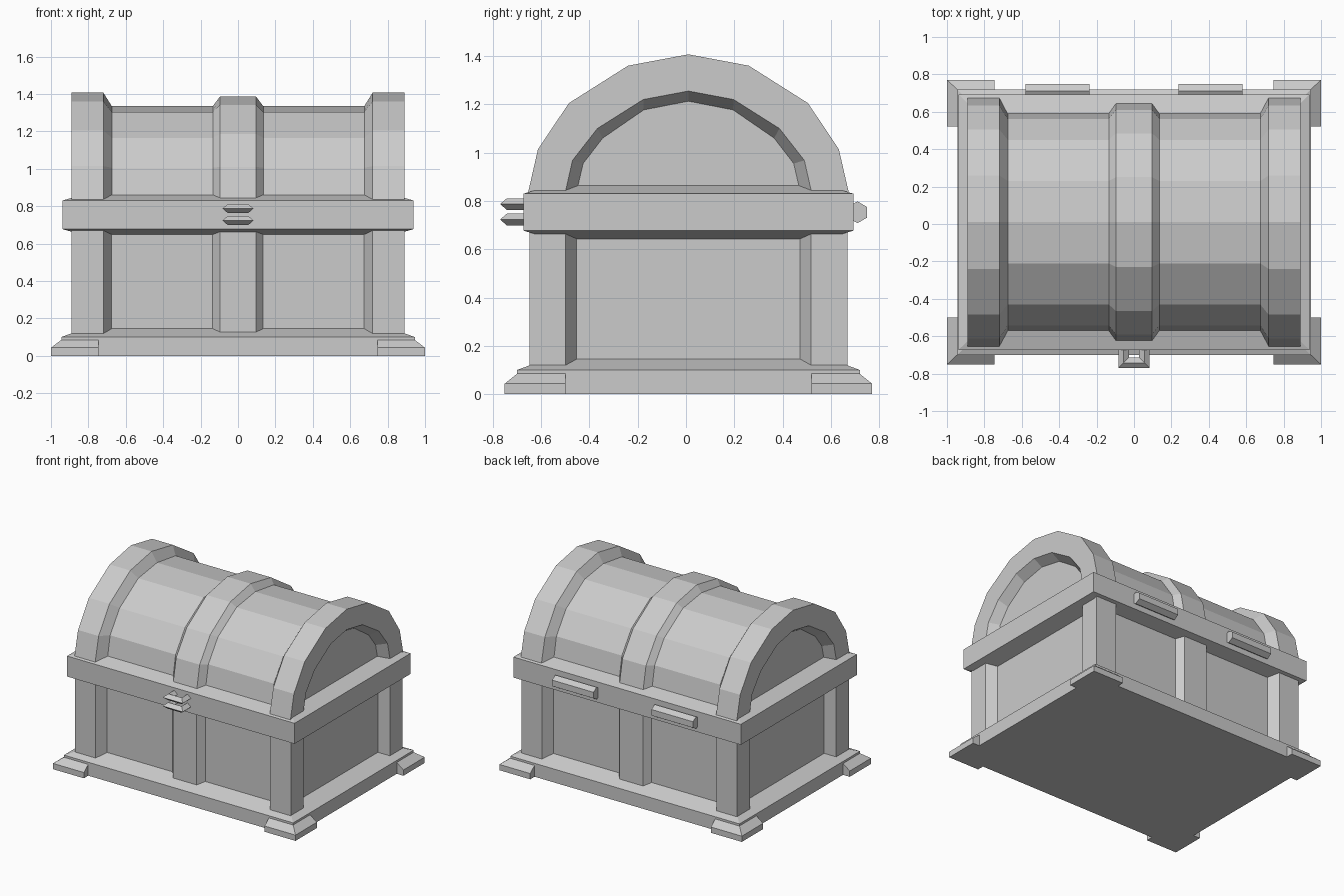
import bpy, bmesh, math

if "Cube" in bpy.data.objects:
    bpy.data.objects.remove(bpy.data.objects["Cube"])

CY = 0.01  # depth centre of the chest


def loft(name, rings):
    """Skin a row of equal-length point rings and cap both ends."""
    bm = bmesh.new()
    rows = [[bm.verts.new((x, y + CY, z)) for x, y, z in r] for r in rings]
    n = len(rows[0])
    for a, b in zip(rows, rows[1:]):
        for i in range(n):
            j = (i + 1) % n
            bm.faces.new((a[i], a[j], b[j], b[i]))
    bm.faces.new(rows[0][::-1])
    bm.faces.new(rows[-1])
    bmesh.ops.recalc_face_normals(bm, faces=bm.faces)
    me = bpy.data.meshes.new(name)
    bm.to_mesh(me)
    bm.free()
    ob = bpy.data.objects.new(name, me)
    bpy.context.collection.objects.link(ob)
    return ob


def rect(hx, hy, z):
    return [(-hx, -hy, z), (hx, -hy, z), (hx, hy, z), (-hx, hy, z)]


# Base plinth with sloped top
loft("base_plinth", [rect(.945, .71, 0), rect(.945, .71, .10), rect(.80, .565, .153)])

# Rim band between body and lid
loft("rim_band", [rect(.80, .548, .637), rect(.938, .683, .677),
                  rect(.938, .683, .83), rect(.80, .548, .87)])

# Body: plan outline with centre strap and corner posts, extruded upward
quarter = [(.097, .635), (.135, .587), (.675, .587), (.72, .659),
           (.89, .659), (.89, .508), (.822, .463)]
right = quarter + [(x, -y) for x, y in reversed(quarter)]
plan = right + [(-x, y) for x, y in reversed(right)]
loft("body", [[(x, y, z) for x, y in plan] for z in (.08, .72)])

# Lid: arch profiles (half width, height) lofted along x
barrel = [(.592, .80), (.552, 1.005), (.44, 1.165), (.22, 1.303), (0, 1.335)]
strap = [(.642, .80), (.60, 1.01), (.475, 1.187), (.24, 1.34), (0, 1.385)]
outer = [(.672, .80), (.623, 1.014), (.495, 1.205), (.25, 1.36), (0, 1.407)]
recess = [(.518, .80), (.480, .968), (.377, 1.10), (.187, 1.22), (0, 1.255)]
panel = [(.472, .80), (.436, .955), (.355, 1.06), (.185, 1.177), (0, 1.213)]


def arch(x, prof):
    return [(x, -y, z) for y, z in prof] + [(x, y, z) for y, z in prof[-2::-1]]


half = [(.822, panel), (.89, recess), (.89, outer), (.72, outer),
        (.675, barrel), (.135, barrel), (.097, strap)]
loft("lid", [arch(-x, p) for x, p in half] + [arch(x, p) for x, p in reversed(half)])

# Corner feet
for sx, nx in ((-1, "left"), (1, "right")):
    for sy, ny in ((-1, "front"), (1, "back")):
        def foot_ring(ox, oy, z):
            return [(sx * x, sy * y, z) for x, y in
                    ((.745, .51), (ox, .51), (ox, oy), (.745, oy))]
        loft(f"foot_{ny}_{nx}", [foot_ring(1, .761, 0), foot_ring(1, .761, .043),
                                 foot_ring(.935, .70, .092)])

# Lock staples: diamond section swept round a U
path = [(-.055, -.66, -1, 0), (-.055, -.752, -1, -1), (.055, -.752, 1, -1), (.055, -.66, 1, 0)]
for name, z in (("lock_staple_upper", .787), ("lock_staple_lower", .723)):
    loft(name, [[(x + .028 * u, y + .028 * v, z), (x, y, z + .024),
                 (x - .028 * u, y - .028 * v, z), (x, y, z - .024)] for x, y, u, v in path])

# Hexagonal hinge barrels on the back
for s, name in ((-1, "hinge_left"), (1, "hinge_right")):
    loft(name, [[(s * .41 + e, .70 + .045 * math.sin(math.pi / 3 * k),
                  .753 + .045 * math.cos(math.pi / 3 * k)) for k in range(6)]
                for e in (-.171, .171)])
